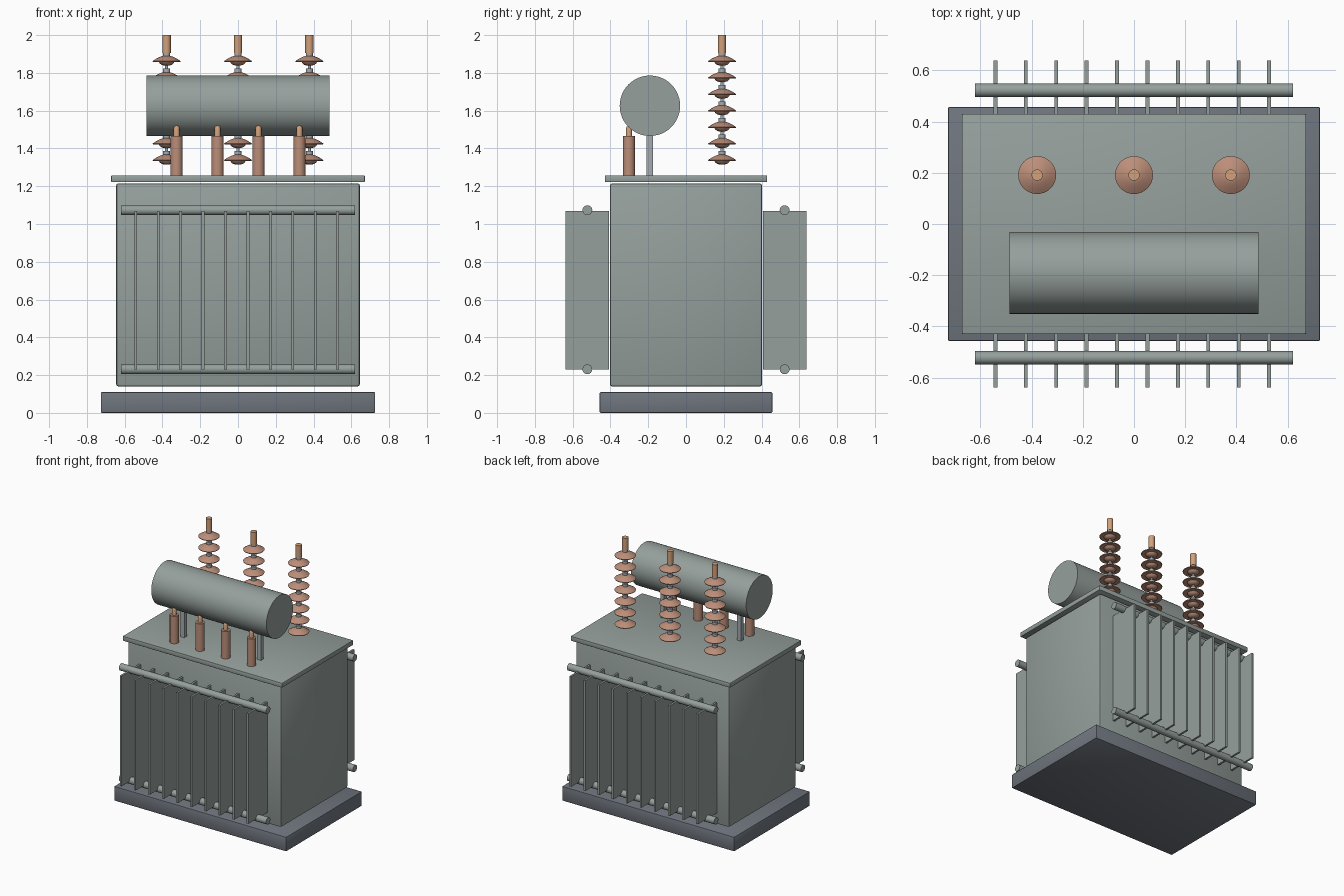
import bpy, bmesh, math
from mathutils import Matrix

if "Cube" in bpy.data.objects:
    bpy.data.objects.remove(bpy.data.objects["Cube"])


def material(name, rgb):
    m = bpy.data.materials.new(name)
    m.diffuse_color = (*rgb, 1)
    m.use_nodes = True
    m.node_tree.nodes["Principled BSDF"].inputs["Base Color"].default_value = m.diffuse_color
    return m


PAINT = material("grey_green_paint", (0.30, 0.35, 0.33))
PLINTH = material("dark_steel", (0.16, 0.18, 0.21))
STEEL = material("galvanised_steel", (0.38, 0.41, 0.43))
PORCELAIN = material("brown_porcelain", (0.50, 0.27, 0.19))
COPPER = material("copper", (0.65, 0.36, 0.20))


def finish(name, bm, mat, smooth=False):
    bmesh.ops.recalc_face_normals(bm, faces=bm.faces)
    me = bpy.data.meshes.new(name)
    bm.to_mesh(me)
    bm.free()
    me.materials.append(mat)
    ob = bpy.data.objects.new(name, me)
    bpy.context.collection.objects.link(ob)
    if smooth:
        bpy.ops.object.select_all(action='DESELECT')
        ob.select_set(True)
        bpy.context.view_layer.objects.active = ob
        bpy.ops.object.shade_smooth_by_angle(angle=math.radians(35))
    return ob


def box(name, x, y, z, mat, bevel=0.0):
    """Box from (min, max) ranges on each axis."""
    bm = bmesh.new()
    c = [(r[0] + r[1]) / 2 for r in (x, y, z)]
    s = [r[1] - r[0] for r in (x, y, z)]
    bmesh.ops.create_cube(bm, size=1, matrix=Matrix.Translation(c) @ Matrix.Diagonal((*s, 1)))
    if bevel:
        bmesh.ops.bevel(bm, geom=bm.edges[:], offset=bevel, segments=2, affect='EDGES', profile=0.5)
    return finish(name, bm, mat, bool(bevel))


def lathe(name, profile, loc, mat, along_x=False, sides=32):
    """Spin (radius, height) points round z, or round x; ends are capped."""
    bm = bmesh.new()
    rings = []
    for r, h in profile:
        rings.append([bm.verts.new((r * math.cos(2 * math.pi * i / sides),
                                    r * math.sin(2 * math.pi * i / sides), h))
                      for i in range(sides)])
    for a, b in zip(rings, rings[1:]):
        for i in range(sides):
            j = (i + 1) % sides
            bm.faces.new((a[i], a[j], b[j], b[i]))
    bm.faces.new(rings[0][::-1])
    bm.faces.new(rings[-1])
    turn = Matrix.Rotation(math.pi / 2, 4, 'Y') if along_x else Matrix()
    bm.transform(Matrix.Translation(loc) @ turn)
    return finish(name, bm, mat, True)


# Base, tank and lid
box("base_plinth", (-0.726, 0.726), (-0.457, 0.457), (0, 0.11), PLINTH, 0.006)
box("tank", (-0.645, 0.645), (-0.403, 0.403), (0.14, 1.215), PAINT, 0.012)
box("tank_lid", (-0.672, 0.672), (-0.43, 0.43), (1.222, 1.258), PAINT, 0.005)

# Radiator banks: fins and header pipes on the front and back
for side, s in (("front", -1), ("back", 1)):
    for i in range(10):
        x = -0.541 + i * 0.1187
        box(f"{side}_radiator_fin_{i}", (x - 0.0075, x + 0.0075),
            tuple(sorted((s * 0.408, s * 0.639))), (0.23, 1.07), PAINT)
    for level, z in (("lower", 0.231), ("upper", 1.073)):
        lathe(f"{side}_{level}_header_pipe", [(0.026, -0.62), (0.026, 0.62)],
              (0, s * 0.522, z), PAINT, along_x=True, sides=24)

# Oil conservator drum and its struts
lathe("conservator_drum", [(0.16, -0.485), (0.16, 0.485)], (0, -0.191, 1.626),
      PAINT, along_x=True, sides=48)
for side, s in (("left", -1), ("right", 1)):
    x = s * 0.323
    box(f"{side}_conservator_strut", (x - 0.016, x + 0.016), (-0.208, -0.176), (1.258, 1.48), STEEL)

# Low voltage bushings with rounded copper studs
for i in range(4):
    loc = (-0.325 + i * 0.2167, -0.302, 0)
    lathe(f"low_voltage_bushing_{i}", [(0.032, 1.257), (0.032, 1.467)], loc, PORCELAIN, sides=24)
    lathe(f"low_voltage_stud_{i}", [(0.016, 1.46), (0.016, 1.507), (0.013, 1.516),
                                    (0.008, 1.521), (0.002, 1.523)], loc, COPPER, sides=24)

# High voltage insulator strings: porcelain sheds with caps and pins, copper terminal
SHED = [(0.018, 0.025), (0.035, 0.019), (0.055, 0.009), (0.074, -0.003), (0.072, -0.008),
        (0.042, -0.007), (0.036, -0.016), (0.026, -0.024), (0.012, -0.027)]
for k in range(3):
    x, y = (k - 1) * 0.378, 0.191
    for i in range(7):
        loc = (x, y, 1.342 + i * 0.0873)
        lathe(f"insulator_shed_{k}_{i}", SHED, loc, PORCELAIN)
        lathe(f"insulator_cap_{k}_{i}", [(0.019, 0.015), (0.019, 0.044), (0.008, 0.045), (0.008, 0.063)],
              loc, STEEL, sides=20)
    lathe(f"high_voltage_terminal_{k}", [(0.022, 1.905), (0.022, 2.0)], (x, y, 0), COPPER, sides=24)
